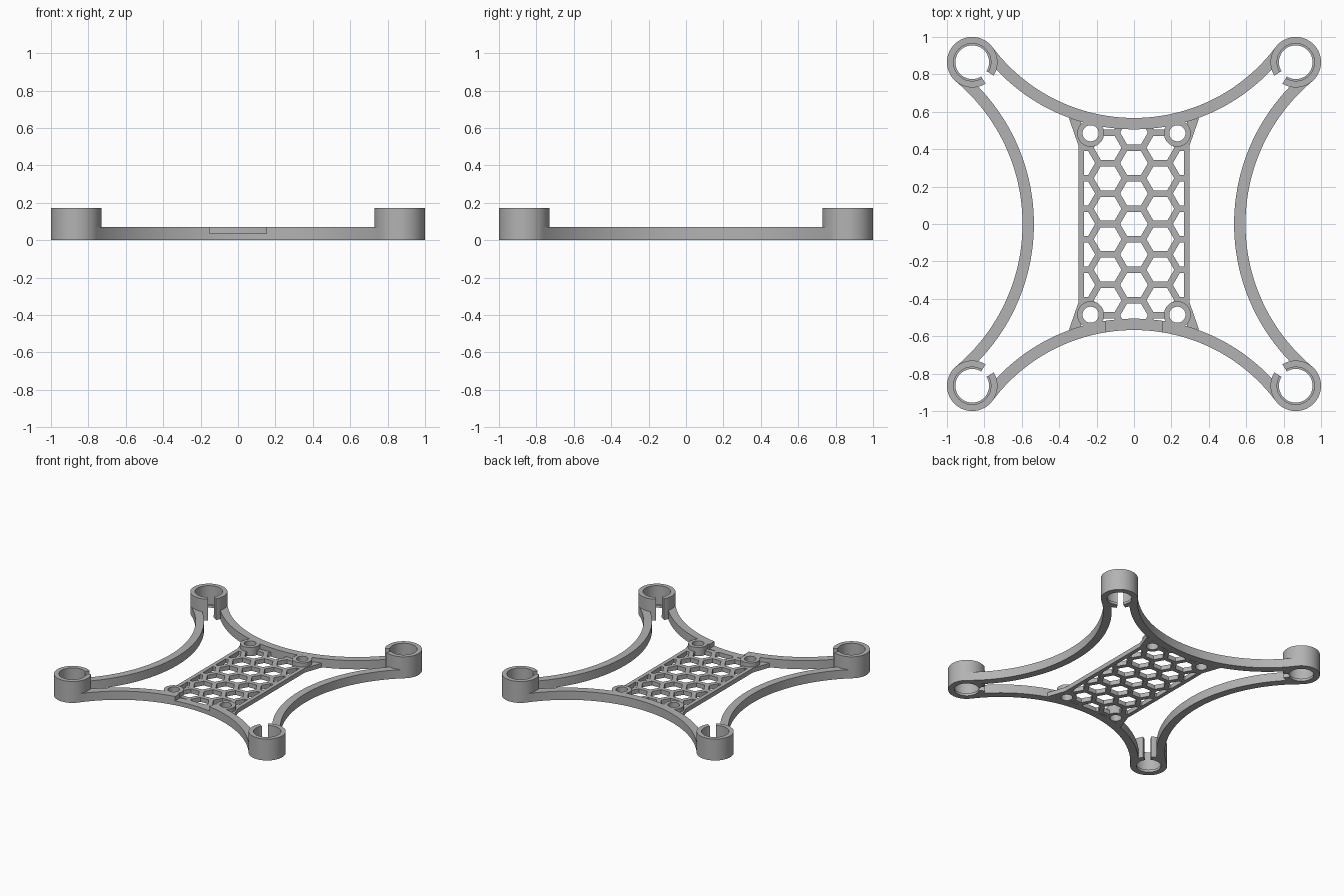
import bpy, bmesh, math
from mathutils import Vector

if "Cube" in bpy.data.objects:
    bpy.data.objects.remove(bpy.data.objects["Cube"], do_unlink=True)

grey = bpy.data.materials.new("light grey plastic")
grey.use_nodes = True
colour = (0.45, 0.45, 0.45, 1)
grey.diffuse_color = colour
grey.node_tree.nodes["Principled BSDF"].inputs["Base Color"].default_value = colour

CUP, CUP_R = 0.865, 0.135       # motor cup position and radius
LOW, HIGH, TOP = 0.035, 0.07, 0.172
SIGNS = [(sx, sy) for sx in (-1, 1) for sy in (-1, 1)]


def finish(name, bm, smooth=True):
    bmesh.ops.remove_doubles(bm, verts=bm.verts, dist=1e-5)
    bmesh.ops.recalc_face_normals(bm, faces=bm.faces)
    mesh = bpy.data.meshes.new(name)
    bm.to_mesh(mesh)
    bm.free()
    mesh.materials.append(grey)
    ob = bpy.data.objects.new(name, mesh)
    bpy.context.collection.objects.link(ob)
    if smooth:
        bpy.ops.object.select_all(action='DESELECT')
        ob.select_set(True)
        bpy.context.view_layer.objects.active = ob
        bpy.ops.object.shade_smooth_by_angle(angle=math.radians(35))
    return ob


def slab(name, polygons, z0, z1, smooth=True):
    """Extrude flat polygons into a solid."""
    bm = bmesh.new()
    for poly in polygons:
        bm.faces.new([bm.verts.new((x, y, z0)) for x, y in poly])
    bmesh.ops.remove_doubles(bm, verts=bm.verts, dist=1e-5)
    out = bmesh.ops.extrude_face_region(bm, geom=bm.faces[:])
    bmesh.ops.translate(bm, vec=(0, 0, z1 - z0),
                        verts=[v for v in out["geom"] if isinstance(v, bmesh.types.BMVert)])
    return finish(name, bm, smooth)


def ring(name, cx, cy, profile, start=0, sweep=math.tau, steps=64):
    """Sweep a radius/height profile around a vertical axis, capping an open sweep."""
    bm = bmesh.new()
    loops = []
    for i in range(steps + 1):
        a = start + sweep * i / steps
        loops.append([bm.verts.new((cx + r * math.cos(a), cy + r * math.sin(a), z))
                      for r, z in profile])
    for a, b in zip(loops, loops[1:]):
        for j in range(len(profile)):
            k = (j + 1) % len(profile)
            bm.faces.new((a[j], a[k], b[k], b[j]))
    if sweep < math.tau - 0.01:
        bm.faces.new(loops[0])
        bm.faces.new(loops[-1])
    return finish(name, bm)


def circle(cx, cy, r, n):
    return [(cx + r * math.cos(math.tau * i / n), cy + r * math.sin(math.tau * i / n))
            for i in range(n)]


def box(x0, x1, y0, y1):
    return [(x0, y0), (x1, y0), (x1, y1), (x0, y1)]


def cut(ob, cutter):
    mod = ob.modifiers.new("cut", 'BOOLEAN')
    mod.operation, mod.solver, mod.object = 'DIFFERENCE', 'EXACT', cutter
    bpy.ops.object.select_all(action='DESELECT')
    ob.select_set(True)
    bpy.context.view_layer.objects.active = ob
    bpy.ops.object.modifier_move_to_index(modifier="cut", index=0)
    bpy.ops.object.modifier_apply(modifier="cut")
    bpy.data.objects.remove(cutter, do_unlink=True)


# Motor cups, slotted toward the centre, with a small lip at the bottom
wall = [(0.09, 0), (CUP_R, 0), (CUP_R, TOP), (0.1, TOP), (0.1, 0.02), (0.09, 0.02)]
half_slot = math.radians(13)
for sx, sy in SIGNS:
    inward = math.atan2(-sy, -sx)
    name = ("back" if sy > 0 else "front") + ("_left" if sx > 0 else "_right")
    ring(name + "_motor_cup", sx * CUP, sy * CUP, wall,
         inward + half_slot, math.tau - 2 * half_slot)


def keep_out_of_cups(p):
    for sx, sy in SIGNS:
        c = Vector((sx * CUP, sy * CUP))
        if (p - c).length < 0.112:
            p = c + (p - c).normalized() * 0.112
    return p


def arm(name, heading, near, width=0.061, steps=48):
    """Arc between two cups, its outer edge tangent to both."""
    gap = CUP - near
    radius = (CUP ** 2 + gap ** 2 - CUP_R ** 2) / (2 * (gap + CUP_R))
    centre = Vector((math.cos(heading), math.sin(heading))) * (near + radius)
    limit = math.atan2(CUP, near + radius - CUP)
    edges = []
    for r in (radius, radius + width):
        row = []
        for i in range(steps + 1):
            a = heading + limit * (2 * i / steps - 1)
            row.append(keep_out_of_cups(centre - r * Vector((math.cos(a), math.sin(a)))))
        edges.append(row)
    o, n = edges
    return slab(name, [(o[i], o[i + 1], n[i + 1], n[i]) for i in range(steps)], 0, HIGH)


# Curved arms
arm("left_arm", 0, 0.596)
arm("right_arm", math.pi, 0.596)
arm("back_arm", math.pi / 2, 0.567)
front_arm = arm("front_arm", -math.pi / 2, 0.567)

# Notch in the top of the front arm
cut(front_arm, slab("notch_cutter", [box(-0.153, 0.153, -0.7, -0.4)], LOW, 0.2, False))

# Honeycomb floor plate
PITCH, COLUMN, HEX_R = 0.163, 0.141, 0.074
plate = slab("honeycomb_plate", [box(-0.285, 0.285, -0.53, 0.53)], 0, LOW, False)
hexes = []
for col in range(-2, 3):
    shift = PITCH / 2 if col % 2 else 0
    for row in range(-4, 4):
        y = row * PITCH + shift
        if abs(y) < 0.6:
            hexes.append(circle(col * COLUMN, y, HEX_R, 6))
cut(plate, slab("hex_cutter", hexes, -0.1, 0.2, False))

# Screw bosses, with their holes through the plate
BX, BY = 0.232, 0.485
cut(plate, slab("screw_hole_cutter",
                [circle(sx * BX, sy * BY, 0.044, 40) for sx, sy in SIGNS], -0.1, 0.2, False))
for sx, sy in SIGNS:
    name = ("back" if sy > 0 else "front") + ("_left" if sx > 0 else "_right")
    ring(name + "_screw_boss", sx * BX, sy * BY,
         [(0.043, 0), (0.072, 0), (0.072, HIGH), (0.043, HIGH)], steps=40)
    # Corner gusset joining rail and arm
    slab(name + "_gusset", [[(sx * x, sy * y) for x, y in
         ((0.283, 0.4), (0.297, 0.42), (0.348, 0.565), (0.283, 0.555))]], 0, LOW, False)

# Side rails of the plate
for side, sx in (("left", 1), ("right", -1)):
    slab(side + "_rail", [box(*sorted((sx * 0.267, sx * 0.298)), -0.44, 0.44)], 0, LOW, False)
